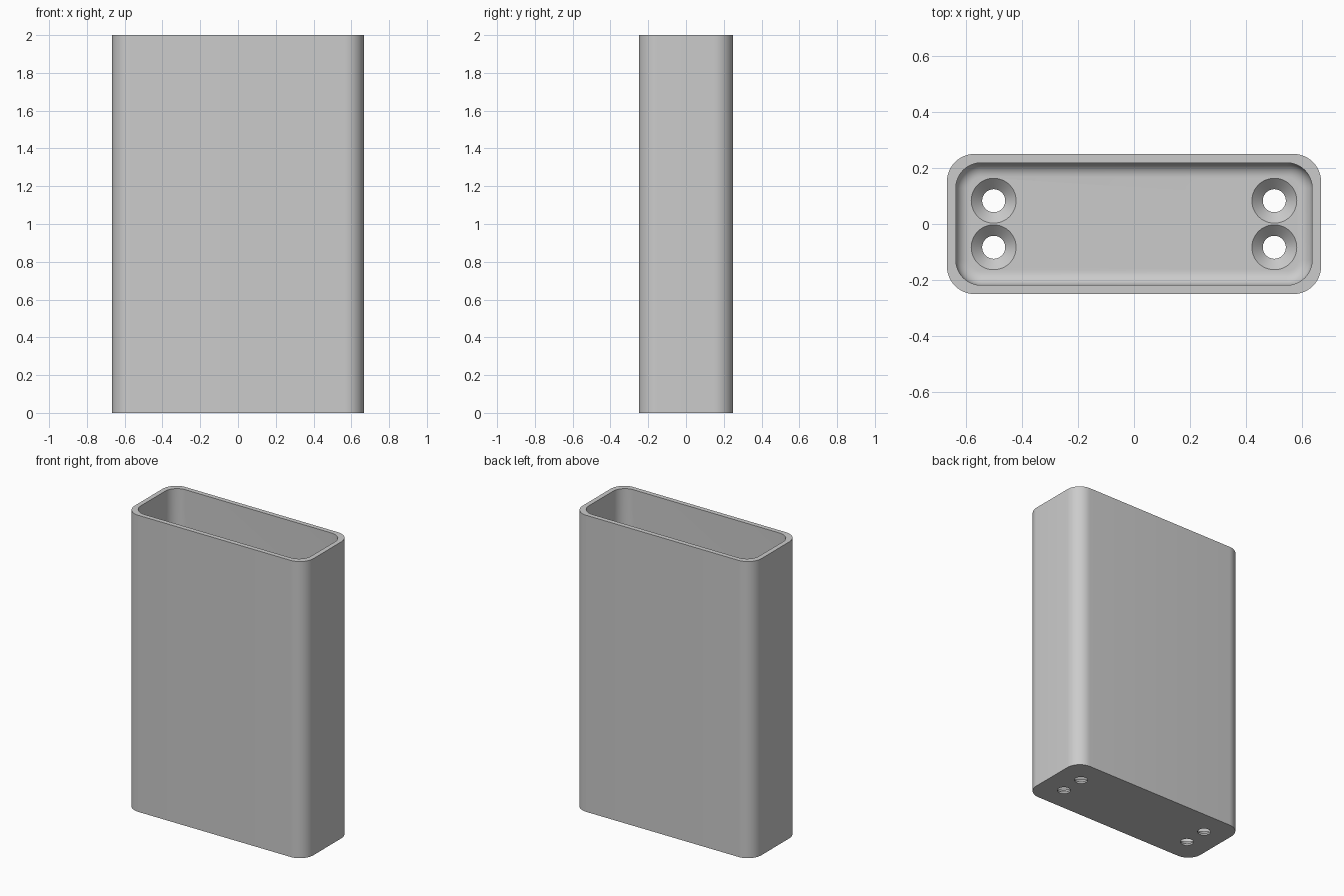
import bpy
import bmesh
from math import sin, cos, pi, radians

cube = bpy.data.objects.get("Cube")
if cube:
    bpy.data.objects.remove(cube, do_unlink=True)

HX, HY, HEIGHT = 0.667, 0.25, 2.0
WALL, FLOOR, FILLET = 0.032, 0.05, 0.05

grey = bpy.data.materials.new("plain grey")
grey.use_nodes = True
colour = (0.6, 0.6, 0.6, 1)
grey.diffuse_color = colour
grey.node_tree.nodes["Principled BSDF"].inputs["Base Color"].default_value = colour


def rounded_ring(hx, hy, r, z, steps=12):
    """Points of a rounded rectangle at height z."""
    pts = []
    for q, (sx, sy) in enumerate([(1, 1), (-1, 1), (-1, -1), (1, -1)]):
        for i in range(steps + 1):
            a = (q + i / steps) * pi / 2
            pts.append((sx * (hx - r) + r * cos(a), sy * (hy - r) + r * sin(a), z))
    return pts


def circle_ring(x, y, r, z, n=48):
    return [(x + r * cos(2 * pi * i / n), y + r * sin(2 * pi * i / n), z) for i in range(n)]


def loft(name, rings):
    """Closed solid skinned through rings from bottom to top."""
    bm = bmesh.new()
    loops = [[bm.verts.new(p) for p in ring] for ring in rings]
    n = len(loops[0])
    for low, high in zip(loops, loops[1:]):
        for i in range(n):
            j = (i + 1) % n
            bm.faces.new((low[i], low[j], high[j], high[i]))
    bm.faces.new(loops[0][::-1])
    bm.faces.new(loops[-1])
    mesh = bpy.data.meshes.new(name)
    bm.to_mesh(mesh)
    bm.free()
    mesh.materials.append(grey)
    obj = bpy.data.objects.new(name, mesh)
    bpy.context.collection.objects.link(obj)
    return obj


# Outer body
body = loft("open_case", [rounded_ring(HX, HY, 0.1, z) for z in (0, HEIGHT)])

# Cavity with a filleted floor edge
rings = []
for i in range(9):
    a = i / 8 * pi / 2
    inset = FILLET * (1 - sin(a))
    rings.append(rounded_ring(HX - WALL - inset, HY - WALL - inset, 0.09 - inset,
                              FLOOR + FILLET * (1 - cos(a))))
rings.append(rounded_ring(HX - WALL, HY - WALL, 0.09, HEIGHT + 0.1))
cutters = [loft("cavity_cutter", rings)]

# Countersunk screw holes through the floor
for x in (-0.5, 0.5):
    for y in (-0.083, 0.083):
        profile = [(0.041, -0.05), (0.041, FLOOR - 0.039), (0.08, FLOOR), (0.08, FLOOR + 0.02)]
        cutters.append(loft("screw_hole_cutter", [circle_ring(x, y, r, z) for r, z in profile]))

bpy.context.view_layer.objects.active = body
body.select_set(True)
for cutter in cutters:
    cut = body.modifiers.new("cut", "BOOLEAN")
    cut.operation, cut.solver, cut.object = "DIFFERENCE", "EXACT", cutter
    bpy.ops.object.modifier_apply(modifier=cut.name)
    bpy.data.objects.remove(cutter, do_unlink=True)

bpy.ops.object.shade_smooth_by_angle(angle=radians(30))
